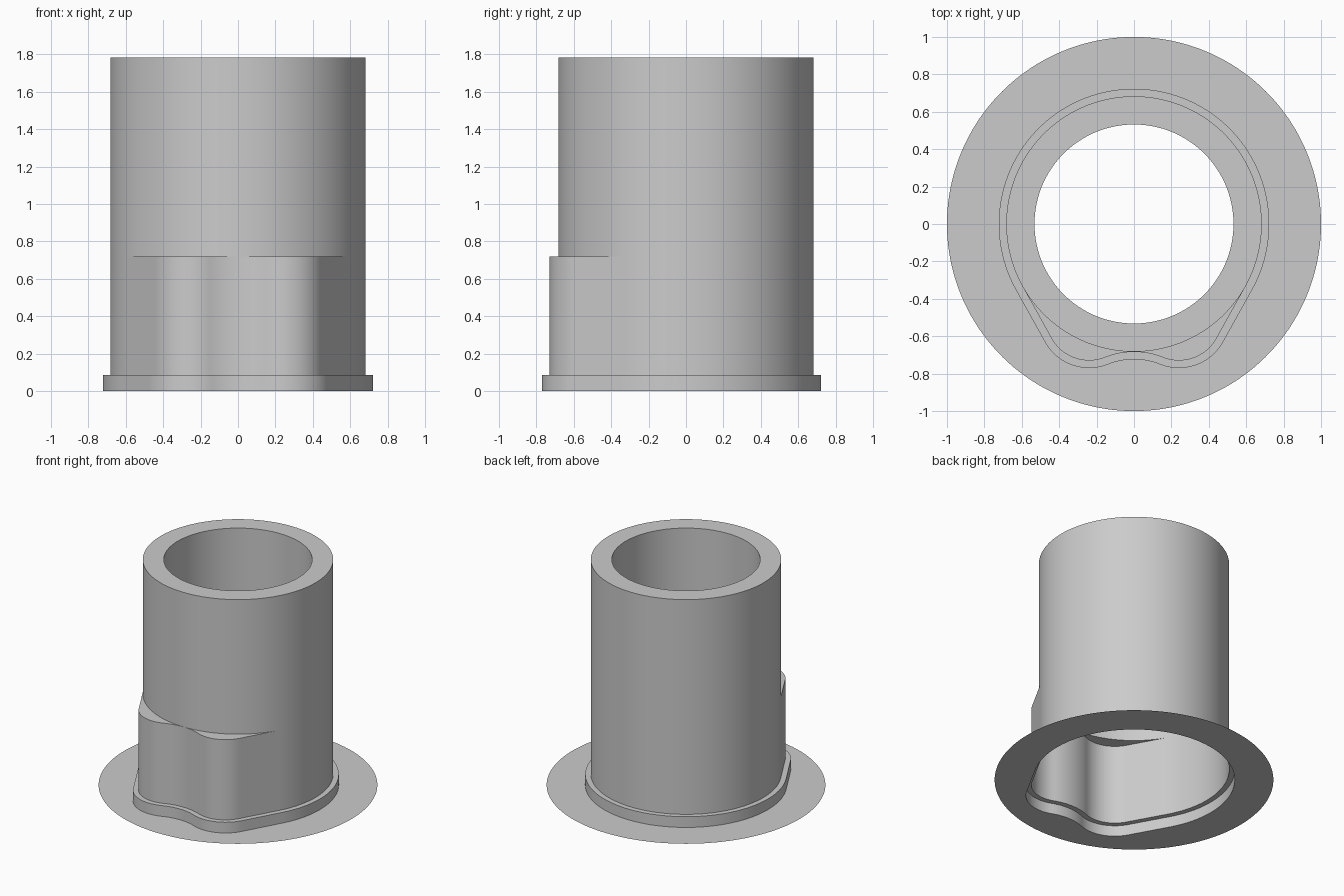
import bpy, bmesh
from math import sin, cos, acos, atan2, hypot, pi, radians
from mathutils import Vector

cube = bpy.data.objects.get("Cube")
if cube:
    bpy.data.objects.remove(cube)

grey = bpy.data.materials.new("plain_grey")
grey.use_nodes = True
colour = (0.6, 0.6, 0.6, 1)
grey.diffuse_color = colour
grey.node_tree.nodes["Principled BSDF"].inputs["Base Color"].default_value = colour

# Main dimensions
TUBE, BORE, FLANGE = 0.683, 0.532, 1.0
LOBE, LOBE_X, LOBE_Y = 0.23, 0.24, -0.5
WAIST_Y = -0.684
COLLAR_TOP, SOCKET_TOP, BORE_END, TOP = 0.085, 0.72, 0.89, 1.785
LIP = 0.04


def arc(x, y, r, start, end, count):
    steps = [start + (end - start) * i / count for i in range(count + 1)]
    return [Vector((x + r * cos(a), y + r * sin(a))) for a in steps]


def outline(offset):
    """Round back, straight flanks, two front lobes and a concave waist."""
    tangent = atan2(LOBE_Y, LOBE_X) + acos((TUBE - LOBE) / hypot(LOBE_X, LOBE_Y))
    drop = LOBE_Y - WAIST_Y
    waist = (LOBE_X**2 + drop**2 - LOBE**2) / (2 * (LOBE - drop))
    lean = atan2(LOBE_X, drop + waist)
    back = arc(0, 0, TUBE + offset, pi / 2, tangent, 64)
    lobe = arc(LOBE_X, LOBE_Y, LOBE + offset, tangent, -pi / 2 - lean, 24)
    flank = [back[-1].lerp(lobe[0], i / 16) for i in range(1, 16)]
    front = arc(0, WAIST_Y - waist, waist - offset, pi / 2 - lean, pi / 2, 10)
    half = back + flank + lobe + front[1:]
    mirrored = [Vector((-p.x, p.y)) for p in half[1:-1]]
    return mirrored + half[::-1]


def circle(radius):
    """Circle with points in line with those of the lobed outline."""
    return [p.normalized() * radius for p in outline(0)]


def loft(name, rings):
    bm = bmesh.new()
    loops = [[bm.verts.new((p.x, p.y, z)) for p in pts] for pts, z in rings]
    for low, high in zip(loops, loops[1:]):
        for i in range(len(low)):
            j = (i + 1) % len(low)
            bm.faces.new((low[i], low[j], high[j], high[i]))
    bmesh.ops.remove_doubles(bm, verts=bm.verts, dist=0.0002)
    mesh = bpy.data.meshes.new(name)
    bm.to_mesh(mesh)
    bm.free()
    mesh.materials.append(grey)
    obj = bpy.data.objects.new(name, mesh)
    bpy.context.collection.objects.link(obj)
    bpy.ops.object.select_all(action="DESELECT")
    obj.select_set(True)
    bpy.context.view_layer.objects.active = obj
    bpy.ops.object.shade_smooth_by_angle(angle=radians(30))
    return obj


inner, outer, tube, bore = outline(0), outline(LIP), circle(TUBE), circle(BORE)

# Thin sheet flange with a hole following the collar
loft("mounting_flange", [(circle(FLANGE), 0), (outer, 0)])
# Low collar and its narrow ledge
loft("base_collar", [(outer, 0), (outer, COLLAR_TOP), (inner, COLLAR_TOP)])
# Lobed socket wall and the ledges over the lobes
loft("lobed_socket", [(inner, COLLAR_TOP), (inner, SOCKET_TOP), (tube, SOCKET_TOP)])
# Round tube: outer wall, rim, bore and inner shoulder
loft("upper_tube", [(tube, SOCKET_TOP), (tube, TOP), (bore, TOP),
                    (bore, BORE_END), (tube, BORE_END)])
